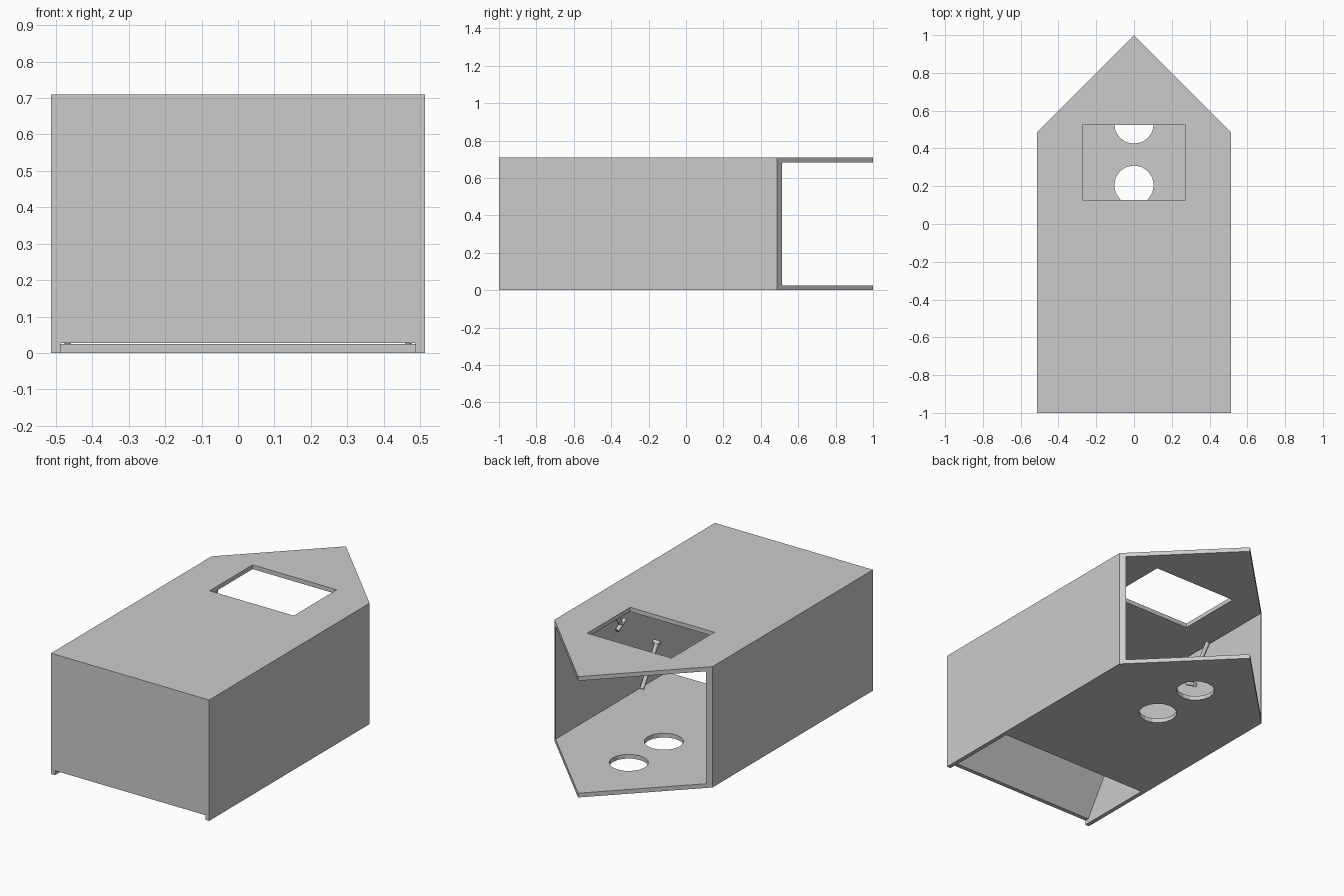
import bpy, bmesh
from mathutils import Vector

if "Cube" in bpy.data.objects:
    bpy.data.objects.remove(bpy.data.objects["Cube"], do_unlink=True)

W, H, T = 0.513, 0.709, 0.025      # half width, height, board thickness
SHOULDER, FRONT, APEX = 0.487, -1.0, 1.0
SLOT = 0.52                        # floor starts this far forward of centre

grey = bpy.data.materials.new("plain grey")
grey.use_nodes = True
grey.diffuse_color = (0.6, 0.6, 0.6, 1)
grey.node_tree.nodes["Principled BSDF"].inputs["Base Color"].default_value = grey.diffuse_color


def finish(name, bm):
    bmesh.ops.recalc_face_normals(bm, faces=bm.faces)
    mesh = bpy.data.meshes.new(name)
    bm.to_mesh(mesh)
    bm.free()
    mesh.materials.append(grey)
    obj = bpy.data.objects.new(name, mesh)
    bpy.context.collection.objects.link(obj)
    return obj


def prism(name, points, offset):
    """Extrude a closed flat outline of 3D points along an offset."""
    bm = bmesh.new()
    face = bm.faces.new([bm.verts.new(p) for p in points])
    new = bmesh.ops.extrude_face_region(bm, geom=[face])["geom"]
    bmesh.ops.translate(bm, vec=offset, verts=[v for v in new if isinstance(v, bmesh.types.BMVert)])
    return finish(name, bm)


def plan(name, outline, z0, z1):
    return prism(name, [(x, y, z0) for x, y in outline], (0, 0, z1 - z0))


def rod(name, a, b, radius=0.012):
    a, b = Vector(a), Vector(b)
    bm = bmesh.new()
    bmesh.ops.create_cone(bm, cap_ends=True, segments=16, radius1=radius, radius2=radius,
                          depth=(b - a).length)
    bm.transform((b - a).to_track_quat('Z', 'Y').to_matrix().to_4x4())
    bmesh.ops.translate(bm, vec=(a + b) / 2, verts=bm.verts)
    return finish(name, bm)


def cut(target, cutter):
    mod = target.modifiers.new("cut", 'BOOLEAN')
    mod.operation, mod.solver, mod.object = 'DIFFERENCE', 'EXACT', cutter
    bpy.context.view_layer.objects.active = target
    bpy.ops.object.modifier_apply(modifier=mod.name)
    bpy.data.objects.remove(cutter, do_unlink=True)


def house(front, half):
    return [(-half, front), (half, front), (half, SHOULDER + W - half),
            (0, APEX), (-half, SHOULDER + W - half)]


# Roof panel with its rectangular window
roof = plan("top_panel", house(FRONT, W), H - T, H)
cut(roof, plan("window_cutter", [(-0.273, 0.127), (0.273, 0.127), (0.273, 0.525), (-0.273, 0.525)],
               H - 0.1, H + 0.1))

# Floor panel, open at the front, with two round holes
floor = plan("floor_panel", house(-SLOT, W - T / 2), 0, T)
for y in (0.205, 0.53):
    cut(floor, rod("hole_cutter", (0, y, -0.1), (0, y, 0.1), 0.105))

# Front wall stops above the slot
inner = W - 0.02
plan("front_wall", [(-inner, FRONT), (inner, FRONT), (inner, FRONT + T), (-inner, FRONT + T)],
     0.027, H - T)

# Sloping board rising from the front slot
y0, y1, z0, z1 = FRONT + T, -0.55, 0.03, H - T
prism("ramp", [(-inner, y0, z0), (-inner, y1, z1), (-inner, y1 - 0.03, z1), (-inner, y0, z0 + 0.045)],
      (2 * inner, 0, 0))

for side, s in (("left", 1), ("right", -1)):
    # Side wall with a bevelled rear end
    plan(side + "_wall", [(s * W, FRONT), (s * W, SHOULDER),
                          (s * (W - T), SHOULDER + T), (s * (W - T), FRONT)], 0, H - T)
    # Thin rods and pegs on the inside of the wall
    x = s * (W - T - 0.02)
    rod(side + "_upper_rod", (x, 0.08, 0.685), (x, -0.065, 0.49))
    rod(side + "_upper_peg", (x, -0.1, 0.5), (x, -0.03, 0.46))
    rod(side + "_lower_rod", (x, -0.4, 0.25), (x, -0.26, 0.03))
    rod(side + "_lower_peg", (s * (W - T), -0.4, 0.25), (x - s * 0.02, -0.4, 0.25))
